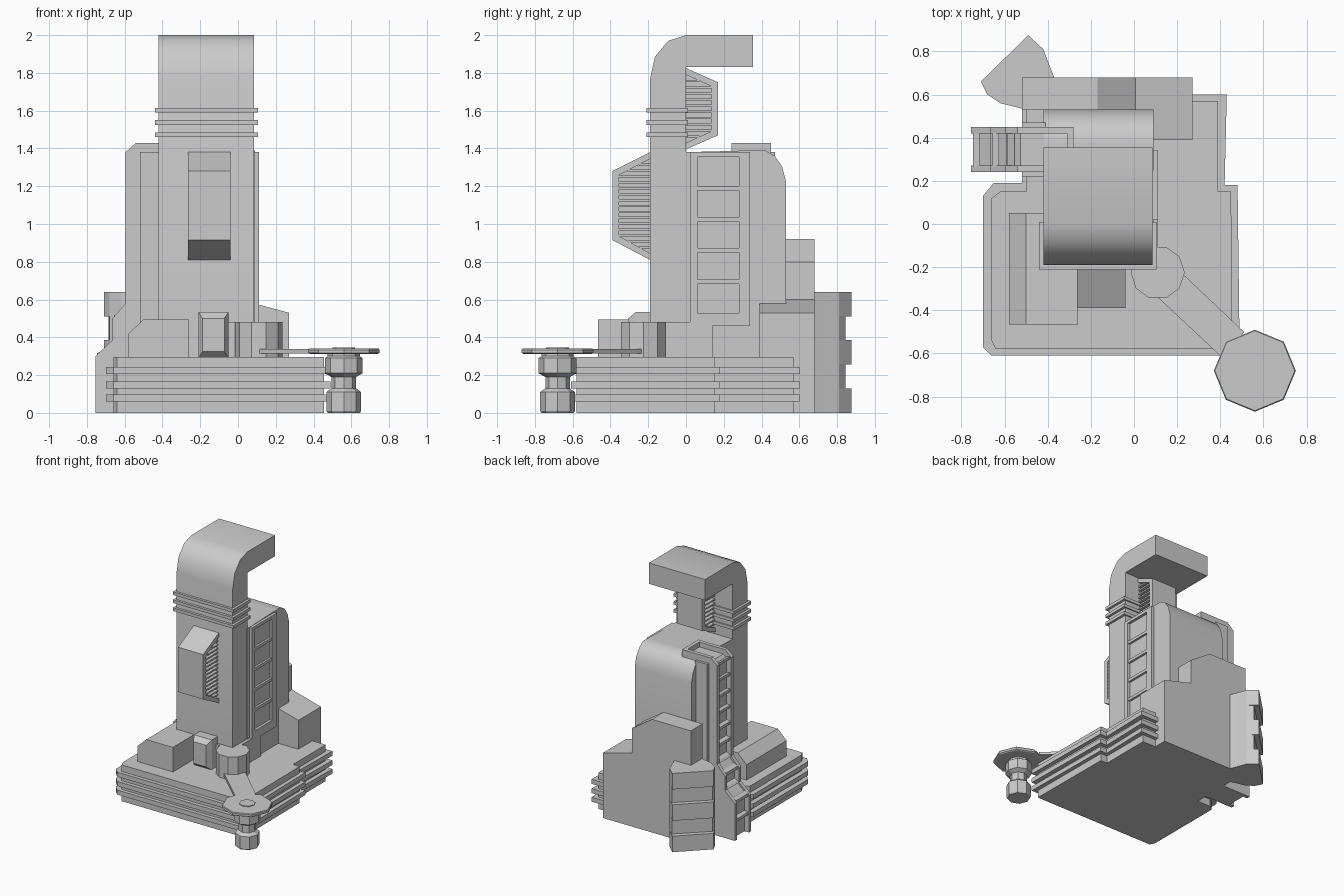
import bpy, bmesh, math
from mathutils import Vector

if "Cube" in bpy.data.objects:
    bpy.data.objects.remove(bpy.data.objects["Cube"])


def finish(name, bm):
    bmesh.ops.recalc_face_normals(bm, faces=bm.faces)
    me = bpy.data.meshes.new(name)
    bm.to_mesh(me)
    bm.free()
    ob = bpy.data.objects.new(name, me)
    bpy.context.collection.objects.link(ob)
    return ob


def prism(name, pts, axis, a, b, shrink=1.0):
    """Extrude a 2D outline along an axis; x uses (y,z), y uses (x,z), z uses (x,y)."""
    put = {'x': lambda p, t: (t, p[0], p[1]),
           'y': lambda p, t: (p[0], t, p[1]),
           'z': lambda p, t: (p[0], p[1], t)}[axis]
    cx = sum(p[0] for p in pts) / len(pts)
    cy = sum(p[1] for p in pts) / len(pts)
    end = [(cx + (p[0] - cx) * shrink, cy + (p[1] - cy) * shrink) for p in pts]
    bm = bmesh.new()
    lo = [bm.verts.new(put(p, a)) for p in pts]
    hi = [bm.verts.new(put(p, b)) for p in end]
    bm.faces.new(lo)
    bm.faces.new(hi)
    for i in range(len(pts)):
        j = (i + 1) % len(pts)
        bm.faces.new((lo[i], lo[j], hi[j], hi[i]))
    return finish(name, bm)


def rect(x0, x1, y0, y1):
    return [(x0, y0), (x1, y0), (x1, y1), (x0, y1)]


def box(name, x, y, z):
    return prism(name, rect(*x, *y), 'z', *z)


def smooth(ob, deg):
    bpy.ops.object.select_all(action='DESELECT')
    ob.select_set(True)
    bpy.context.view_layer.objects.active = ob
    bpy.ops.object.shade_smooth_by_angle(angle=math.radians(deg))


def turned(name, cx, cy, rings, sides=8):
    """Faceted upright post from (radius, z) rings."""
    bm = bmesh.new()
    rows = [[bm.verts.new((cx + r * math.cos(i * math.tau / sides),
                           cy + r * math.sin(i * math.tau / sides), z))
             for i in range(sides)] for r, z in rings]
    for lo, hi in zip(rows, rows[1:]):
        for i in range(sides):
            j = (i + 1) % sides
            bm.faces.new((lo[i], lo[j], hi[j], hi[i]))
    bm.faces.new(rows[0])
    bm.faces.new(rows[-1])
    return finish(name, bm)


# Base platform with three protruding ribs
core = [(-.64, -.58), (.455, -.58), (.45, .15), (.39, .15), (.39, .57), (-.5, .57),
        (-.5, .15), (-.62, .15), (-.66, .12), (-.66, -.54)]
rib = [(-.66, -.61), (.49, -.61), (.48, .18), (.42, .18), (.43, .60), (-.52, .60),
       (-.52, .19), (-.65, .19), (-.70, .13), (-.70, -.57)]
prism("base_platform", core, 'z', 0, .295)
for i, z in enumerate((.06, .13, .205)):
    prism(f"base_rib_{i}", rib, 'z', z, z + .037)

# Front duct column bending backwards at the top
arc = [(-.19 * math.cos(math.radians(t)), 1.77 + .23 * math.sin(math.radians(t)))
       for t in (0, 30, 60, 90)]
duct = prism("bent_duct", [(-.19, .29)] + arc + [(.355, 2.0), (.355, 1.83), (0, 1.83), (0, .29)],
             'x', -.42, .085)
smooth(duct, 45)
for i, z in enumerate((1.46, 1.525, 1.59)):
    box(f"duct_ring_{i}", (-.44, .105), (-.21, .01), (z, z + .025))
box("column_footing", (-.05, .11), (-.21, .14), (.29, .48))

# Main block behind the column, rounded at the back
main = prism("main_block", [(-.01, .29), (-.01, 1.38), (.36, 1.39), (.42, 1.39), (.47, 1.36),
                            (.51, 1.30), (.53, 1.22), (.53, .29)], 'x', -.42, .09)
smooth(main, 40)
box("main_block_left_side", (-.52, -.41), (.22, .47), (.29, 1.38))

# Side panel frame and rungs on the right
frame_x = (.08, .112)
for n, y in (("front", (.02, .06)), ("back", (.28, .34))):
    box(f"panel_{n}_rail", frame_x, y, (.46, 1.38))
for n, z in (("bottom", (.46, .53)), ("top", (1.355, 1.38))):
    box(f"panel_{n}_rail", frame_x, (.06, .28), z)
for i in range(4):
    z = .53 + .165 * (i + 1)
    box(f"panel_rung_{i}", (.08, .107), (.06, .28), (z - .012, z + .012))


# Louvred vents on the front and the rear of the column
def vent(name, wall, way, depth, zs):
    z0, z1, z2, z3 = zs
    t = .035
    outer = [(0, z0), (depth, z1), (depth, z2), (0, z3)]
    inner = [(0, z0 + t), (depth - t, z1 + t * .6), (depth - t, z2 - t * .6), (0, z3 - t)]
    place = lambda pts: [(wall + way * u, z) for u, z in pts]
    prism(name + "_shell", place(outer + inner[::-1]), 'x', -.265, -.04)
    prism(name + "_core", place(inner), 'x', -.23, -.075)
    n = round((inner[3][1] - inner[0][1]) / .032)
    for i in range(1, n):
        z = inner[0][1] + (inner[3][1] - inner[0][1]) * i / n
        up = (z - inner[0][1]) / (inner[1][1] - inner[0][1])
        down = (inner[3][1] - z) / (inner[3][1] - inner[2][1])
        d = (depth - t) * min(1, up, down)
        prism(f"{name}_slat_{i}", place(rect(0, d, z - .006, z + .006)), 'x', -.26, -.045)


vent("front_vent", -.19, -1, .20, (.81, .915, 1.28, 1.38))
vent("rear_vent", 0, 1, .17, (1.395, 1.47, 1.75, 1.825))

# Stepped rear building
back = [(-.52, 0), (.27, 0), (.27, .53), (.01, .60), (.01, .80), (-.17, .92), (-.52, .92)]
prism("rear_building", back, 'y', .53, .68)
prism("rear_building_inner", [(-.41, 0), (.27, 0), (.27, .53), (.01, .60), (-.41, .60)],
      'y', .39, .53)

# Climbing channel on the left: two walls, recessed floor, rungs
path = [(-.755, 0), (-.755, .30), (-.665, .385), (-.665, .50), (-.595, .58), (-.595, 1.38),
        (-.54, 1.43), (-.28, 1.43)]
floor = [(-.715, 0), (-.715, .32), (-.625, .405), (-.625, .52), (-.555, .60), (-.555, 1.365),
         (-.525, 1.39), (-.28, 1.39)]
close = [(-.28, 1.2), (-.42, 1.2), (-.42, 0)]
prism("channel_floor", floor + close, 'y', .26, .43)
for i, y in enumerate((.24, .42)):
    prism(f"channel_wall_{i}", path + close, 'y', y, y + .03)
count = 0
for (a, b), (c, d) in zip(zip(path[:5], path[1:6]), zip(floor[:5], floor[1:6])):
    a, b, c, d = map(Vector, (a, b, c, d))
    n = max(1, round((b - a).length / .125))
    step = (b - a).normalized() * .011
    for k in range(n):
        f = (k + 1) / n
        o, q = a.lerp(b, f), c.lerp(d, f)
        o = o.lerp(q, .2)
        prism(f"channel_rung_{count}", [o - step, o + step, q + step, q - step], 'y', .265, .425)
        count += 1
box("channel_top_end", (-.31, -.28), (.265, .425), (1.385, 1.43))

# Half-round tank at the back left, with recessed bands on its flat face
round_side = [(-.42, .81), (-.39, .73), (-.37, .68), (-.40, .53), (-.52, .535), (-.62, .56), (-.68, .60)]
prism("tank_core", round_side + [(-.685, .635), (-.465, .845)], 'z', 0, .63)
for i, z in enumerate((0, .255, .51)):
    prism(f"tank_band_{i}", round_side + [(-.71, .66), (-.49, .875)], 'z', z, z + .13)

# Low sheds on the platform
prism("left_shed", [(-.58, .29), (-.26, .29), (-.26, .495), (-.50, .495), (-.58, .42)], 'y', -.465, .05)
box("front_hatch_body", (-.21, -.05), (-.265, -.18), (.29, .535))
prism("front_hatch_face", rect(-.21, -.05, .29, .535), 'y', -.265, -.305, .72)

# Landing pad, its walkway and turned support
turned("walkway_hub", .11, -.225, [(.125, .29), (.125, .48)], 10)
prism("walkway", [(.11, -.34), (.23, -.235), (.51, -.50), (.42, -.63)], 'z', .315, .338)
turned("landing_pad", .56, -.68, [(.18, .312), (.19, .318), (.19, .334), (.185, .34)])
turned("pad_support", .56, -.68, [(.085, 0), (.092, .01), (.092, .11), (.065, .13), (.065, .19),
                                  (.10, .21), (.10, .29), (.085, .30), (.085, .315)])
turned("pad_center_boss", .56, -.68, [(.06, .335), (.06, .346)])
